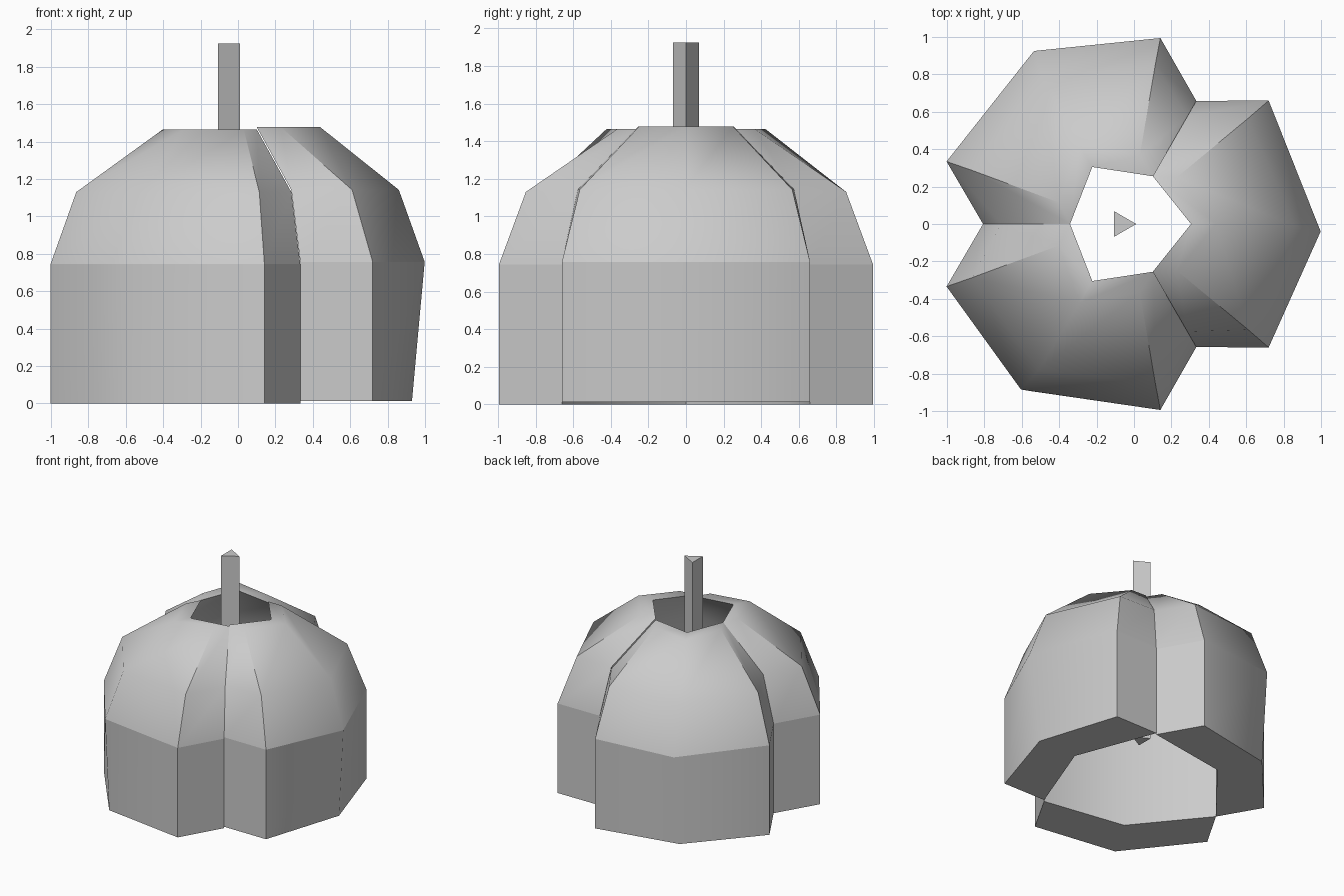
import bpy, bmesh, math
from mathutils import Matrix, Vector

if "Cube" in bpy.data.objects:
    bpy.data.objects.remove(bpy.data.objects["Cube"])

CENTRE_X = -0.047

# Levels: z, notch radius, corner (out, side), tip (out, side), inner tip radius
LEVELS = [
    (0.00, 0.760, (0.767, 0.660), (0.977, 0.00), 0.63),
    (0.745, 0.760, (0.767, 0.660), (1.045, -0.04), 0.63),
    (1.13, 0.664, (0.657, 0.565), (0.907, -0.01), 0.56),
    (1.465, 0.295, (0.277, 0.250), (0.487, 0.00), 0.352),
]


def make_lobe(name, angle, foot_tip, lift):
    """One thick shell segment spanning 120 degrees."""
    bm = bmesh.new()
    place = Matrix.Translation((CENTRE_X, 0, 0)) @ Matrix.Rotation(math.radians(angle), 4, 'Z')
    rings = []
    for i, (z, notch, (cx, cy), (tx, ty), inner) in enumerate(LEVELS):
        if i == 0:
            tx = foot_tip
        nx, ny = notch * 0.5, notch * math.sin(math.pi / 3)
        outline = [(nx, -ny), (cx, -cy), (tx, ty), (cx, cy), (nx, ny), (inner, 0)]
        rings.append([bm.verts.new(place @ Vector((x, y, z + lift))) for x, y in outline])
    for a, b in zip(rings, rings[1:]):
        for i in range(6):
            j = (i + 1) % 6
            bm.faces.new((a[i], a[j], b[j], b[i]))
    bm.faces.new(rings[0][::-1])
    bm.faces.new(rings[-1])
    bmesh.ops.recalc_face_normals(bm, faces=bm.faces)
    # crisp shoulder line and crisp corner edges
    for i in range(6):
        bm.edges.get((rings[1][i], rings[1][(i + 1) % 6])).smooth = False
    for a, b in zip(rings, rings[1:]):
        for i in (0, 1, 3, 4):
            bm.edges.get((a[i], b[i])).smooth = False
    mesh = bpy.data.meshes.new(name)
    bm.to_mesh(mesh)
    bm.free()
    obj = bpy.data.objects.new(name, mesh)
    bpy.context.collection.objects.link(obj)
    bpy.ops.object.select_all(action='DESELECT')
    obj.select_set(True)
    bpy.context.view_layer.objects.active = obj
    bpy.ops.object.shade_smooth_by_angle(angle=math.radians(55))
    return obj


# Three lobes of the hollow shell
make_lobe("right_lobe", 0, 0.977, 0.012)
make_lobe("back_lobe", 120, 0.99, 0.0)
make_lobe("front_lobe", 240, 1.03, 0.0)

# Triangular stem hanging through the top opening
STEM_BOTTOM, STEM_TOP = 0.39, 1.925
bm = bmesh.new()
bmesh.ops.create_cone(bm, cap_ends=True, segments=3, radius1=0.079, radius2=0.079,
                      depth=STEM_TOP - STEM_BOTTOM)
# turn so that one edge points along +x
v = bm.verts[:][0].co
bmesh.ops.rotate(bm, verts=bm.verts, matrix=Matrix.Rotation(-math.atan2(v.y, v.x), 3, 'Z'))
bmesh.ops.translate(bm, verts=bm.verts, vec=(-0.067, 0, (STEM_TOP + STEM_BOTTOM) / 2))
mesh = bpy.data.meshes.new("stem")
bm.to_mesh(mesh)
bm.free()
bpy.context.collection.objects.link(bpy.data.objects.new("stem", mesh))
